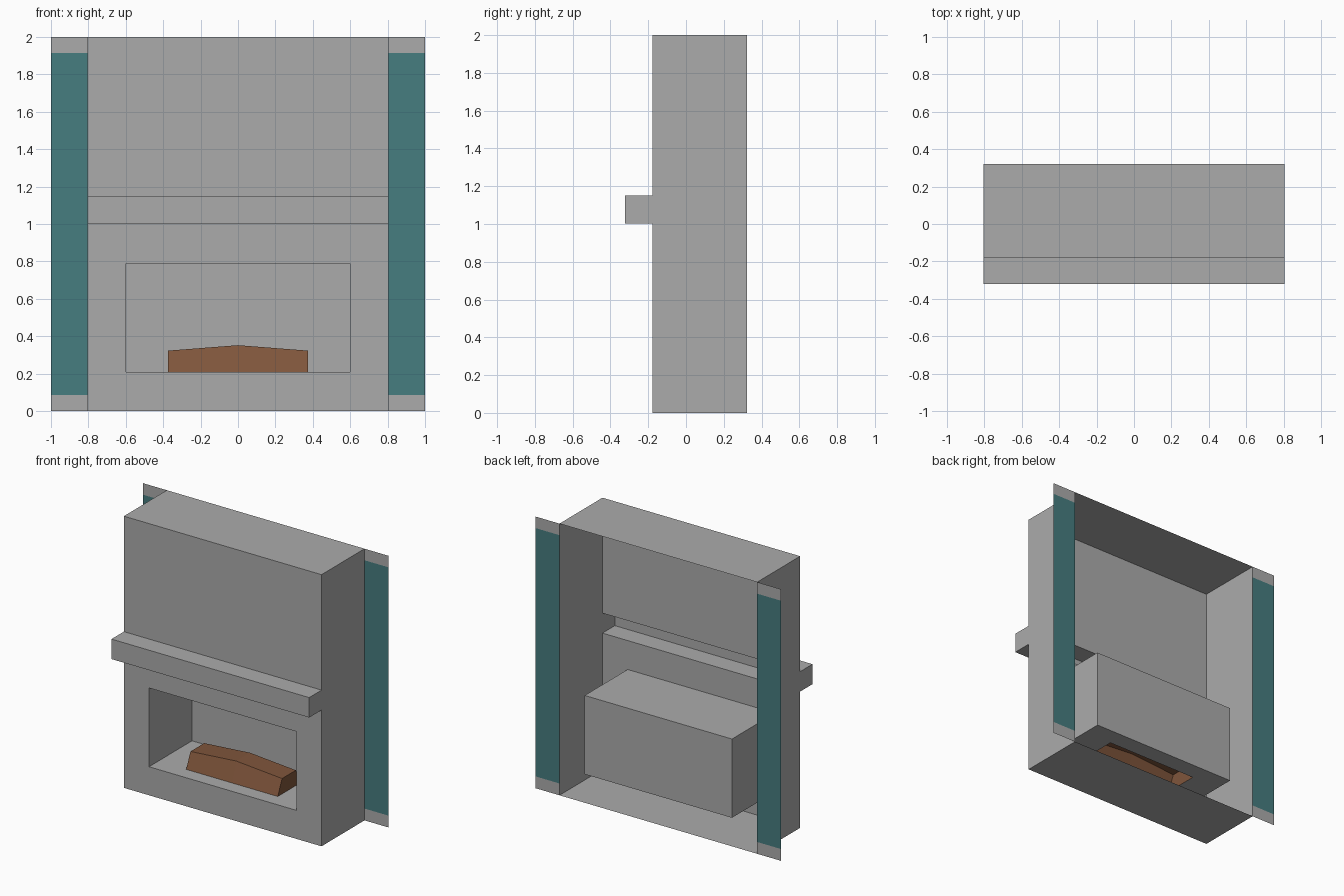
import bpy, bmesh
from mathutils import Vector

if "Cube" in bpy.data.objects:
    bpy.data.objects.remove(bpy.data.objects["Cube"])


def material(name, rgb):
    m = bpy.data.materials.new(name)
    m.diffuse_color = (*rgb, 1)
    m.use_nodes = True
    m.node_tree.nodes["Principled BSDF"].inputs["Base Color"].default_value = m.diffuse_color
    return m


GREY = material("plaster grey", (0.41, 0.41, 0.41))
TEAL = material("teal wall", (0.062, 0.205, 0.215))
BROWN = material("log brown", (0.215, 0.092, 0.044))

FRONT, BACK, LIP = -0.178, 0.322, -0.322   # y of breast front, wall, mantel front
W, FW = 0.805, 0.6                         # half widths: breast, firebox
F0, F1 = 0.21, 0.79                        # firebox bottom and top
M0, M1 = 1.003, 1.15                       # mantel bottom and top
LW = 0.373                                 # log half width
L0, L1 = -0.07, 0.19                       # log footprint in y


def rect(bm, axis, level, a, b, sign):
    """Flat panel across one axis; a and b are ranges on the other two."""
    pts = []
    for u, v in ((a[0], b[0]), (a[1], b[0]), (a[1], b[1]), (a[0], b[1])):
        p = [u, v]
        p.insert(axis, level)
        pts.append(bm.verts.new(p))
    f = bm.faces.new(pts)
    f.normal_update()
    if f.normal[axis] * sign < 0:
        f.normal_flip()
    return f


def ring(bm, axis, level, outer, inner, sign):
    """Panel with a rectangular opening."""
    (a0, a1, b0, b1), (c0, c1, d0, d1) = outer, inner
    for a, b in (((a0, a1), (b0, d0)), ((a0, a1), (d1, b1)),
                 ((a0, c0), (d0, d1)), ((c1, a1), (d0, d1))):
        rect(bm, axis, level, a, b, sign)


def finish(name, bm, *mats):
    bmesh.ops.remove_doubles(bm, verts=bm.verts, dist=1e-5)
    me = bpy.data.meshes.new(name)
    bm.to_mesh(me)
    bm.free()
    for m in mats:
        me.materials.append(m)
    ob = bpy.data.objects.new(name, me)
    bpy.context.collection.objects.link(ob)
    return ob


# Chimney breast: open-backed shell with firebox opening and mantel gap
bm = bmesh.new()
ring(bm, 1, FRONT, (-W, W, 0, M0), (-FW, FW, F0, F1), -1)
rect(bm, 1, FRONT, (-W, W), (M1, 2), -1)
for s in (-1, 1):
    rect(bm, 0, s * W, (FRONT, BACK), (0, 2), s)
rect(bm, 2, 0, (-W, W), (FRONT, BACK), -1)
rect(bm, 2, 2, (-W, W), (FRONT, BACK), 1)
finish("chimney_breast", bm, GREY)

# Mantel: hollow shelf, open towards the breast
bm = bmesh.new()
rect(bm, 1, LIP, (-W, W), (M0, M1), -1)
rect(bm, 2, M0, (-W, W), (LIP, FRONT), -1)
rect(bm, 2, M1, (-W, W), (LIP, FRONT), 1)
for s in (-1, 1):
    rect(bm, 0, s * W, (LIP, FRONT), (M0, M1), s)
finish("mantel", bm, GREY)

# Firebox: recess facing inwards, floor cut out beneath the log
bm = bmesh.new()
rect(bm, 1, BACK, (-FW, FW), (F0, F1), -1)
rect(bm, 2, F1, (-FW, FW), (FRONT, BACK), -1)
ring(bm, 2, F0, (-FW, FW, FRONT, BACK), (-LW, LW, L0, L1), 1)
for s in (-1, 1):
    rect(bm, 0, s * FW, (FRONT, BACK), (F0, F1), -s)
finish("firebox", bm, GREY)

# Log: three trapezoid sections, raised in the middle, open underneath
bm = bmesh.new()
rows = []
for x, top in ((-LW, 0.323), (0, 0.352), (LW, 0.323)):
    rows.append([bm.verts.new((x, y, z)) for y, z in
                 ((L0, F0), (-0.02, top), (0.14, top), (L1, F0))])
for p, q in zip(rows, rows[1:]):
    for i in range(3):
        bm.faces.new((p[i], q[i], q[i + 1], p[i + 1]))
bm.faces.new(rows[0])
bm.faces.new(rows[-1][::-1])
centre = Vector((0, 0.06, 0.25))
for f in bm.faces:
    f.normal_update()
    if f.normal.dot(f.calc_center_median() - centre) < 0:
        f.normal_flip()
finish("log", bm, BROWN)

# Wall strips on both sides: teal with grey bands at top and bottom
for s, side in ((-1, "left"), (1, "right")):
    bm = bmesh.new()
    xs = sorted((s * W, s * 1.0))
    for z0, z1, mi in ((0, 0.087, 0), (0.087, 1.915, 1), (1.915, 2, 0)):
        rect(bm, 1, BACK, xs, (z0, z1), -1).material_index = mi
    finish("wall_strip_" + side, bm, GREY, TEAL)
